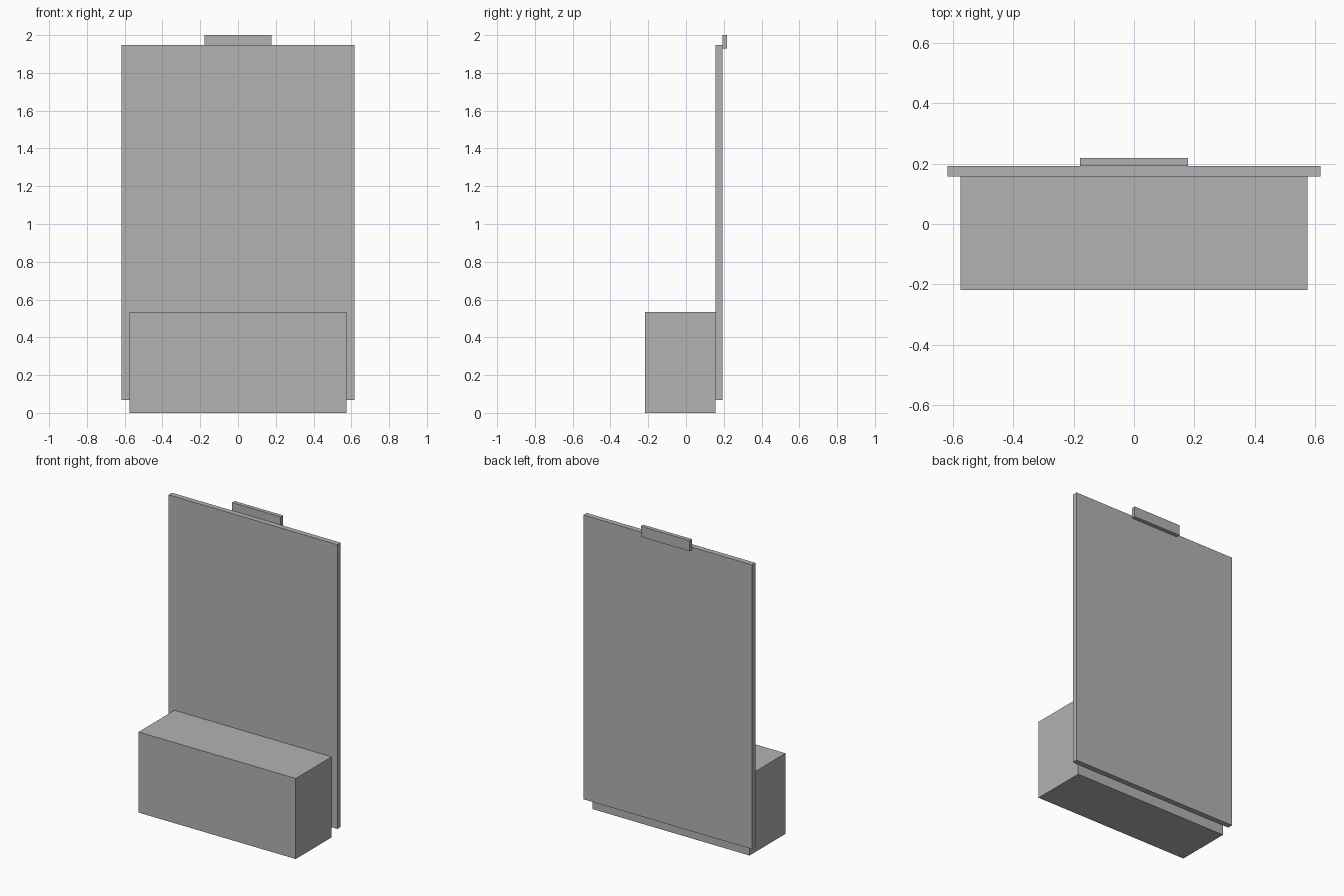
import bpy
from mathutils import Matrix, Vector

if "Cube" in bpy.data.objects:
    bpy.data.objects.remove(bpy.data.objects["Cube"], do_unlink=True)

# Single plain grey finish
grey = bpy.data.materials.new("plain_grey")
grey.use_nodes = True
colour = (0.45, 0.45, 0.45, 1)
grey.diffuse_color = colour
grey.node_tree.nodes["Principled BSDF"].inputs["Base Color"].default_value = colour


def box(name, half_width, y_range, z_range):
    """Box centred on x = 0, spanning the given depth and height ranges."""
    (y0, y1), (z0, z1) = y_range, z_range
    size = Vector((2 * half_width, y1 - y0, z1 - z0))
    bpy.ops.mesh.primitive_cube_add(size=1)
    obj = bpy.context.object
    obj.name = obj.data.name = name
    centre = Vector((0, (y0 + y1) / 2, (z0 + z1) / 2))
    obj.data.transform(Matrix.Translation(centre) @ Matrix.Diagonal(size.to_4d()))
    obj.data.materials.append(grey)
    return obj


FRONT, PANEL_FRONT, PANEL_BACK, BACK = -0.218, 0.157, 0.192, 0.218

# Storage box standing on the ground
box("base_box", 0.575, (FRONT, PANEL_FRONT), (0, 0.533))
# Tall board behind the box, raised slightly off the ground
box("back_panel", 0.617, (PANEL_FRONT, PANEL_BACK), (0.067, 1.947))
# Small plate fixed to the rear of the board's top edge
box("top_bracket", 0.178, (PANEL_BACK, BACK), (1.93, 2.0))
